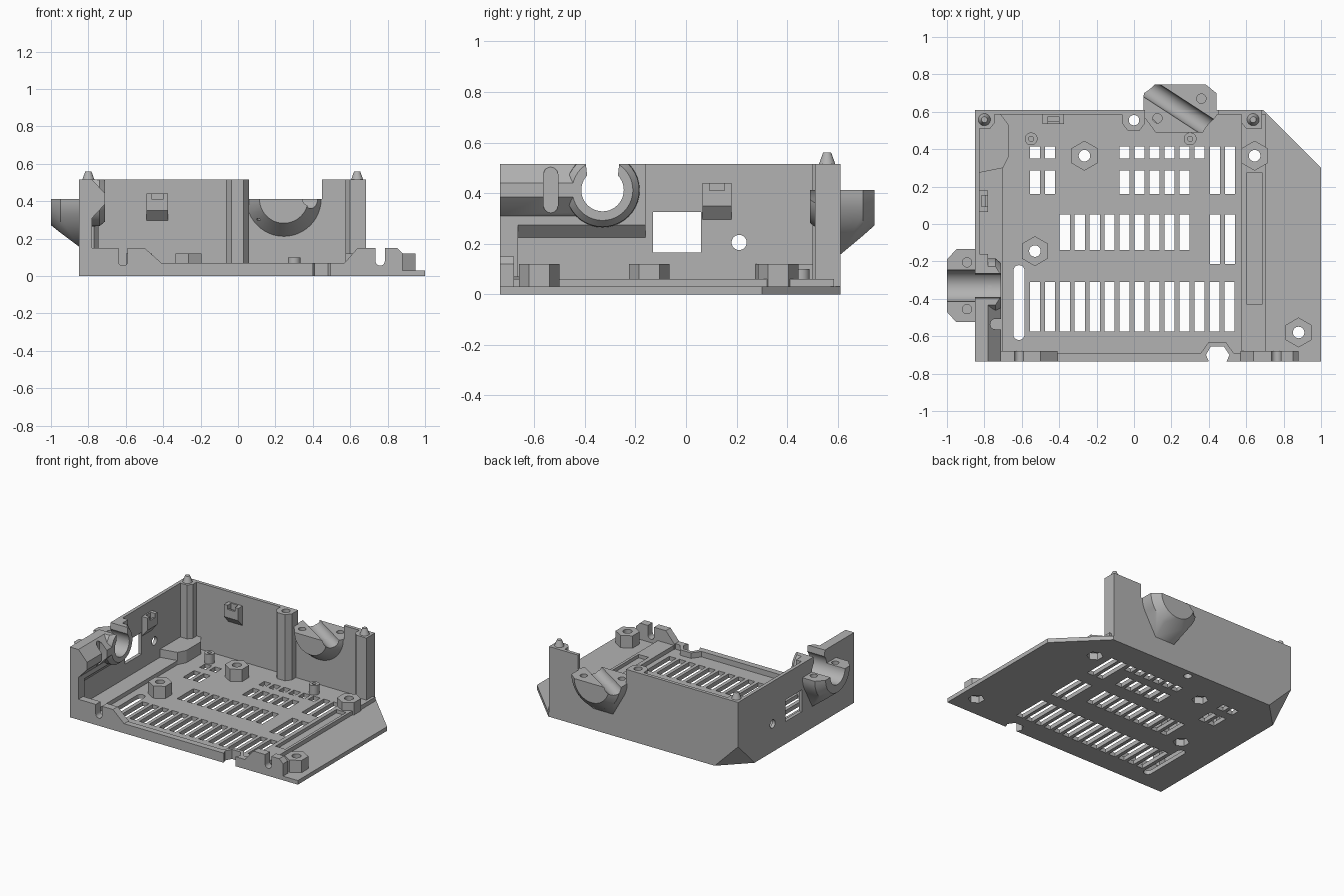
import bpy, bmesh, math
from mathutils import Matrix, Vector

if "Cube" in bpy.data.objects:
    bpy.data.objects.remove(bpy.data.objects["Cube"], do_unlink=True)

grey = bpy.data.materials.new("plain grey plastic")
grey.use_nodes = True
grey.diffuse_color = (0.45, 0.45, 0.45, 1)
grey.node_tree.nodes["Principled BSDF"].inputs["Base Color"].default_value = (0.45, 0.45, 0.45, 1)


def add(name, bm):
    bmesh.ops.recalc_face_normals(bm, faces=bm.faces)
    mesh = bpy.data.meshes.new(name)
    bm.to_mesh(mesh)
    bm.free()
    mesh.materials.append(grey)
    ob = bpy.data.objects.new(name, mesh)
    bpy.context.collection.objects.link(ob)
    return ob


def prism(name, pts, axis, a, b):
    """Extrude a 2D outline along x (pts y,z), y (pts x,z) or z (pts x,y)."""
    place = {"x": lambda u, v: (a, u, v), "y": lambda u, v: (u, a, v), "z": lambda u, v: (u, v, a)}[axis]
    bm = bmesh.new()
    face = bm.faces.new([bm.verts.new(place(u, v)) for u, v in pts])
    out = bmesh.ops.extrude_face_region(bm, geom=[face])["geom"]
    shift = Vector([(b - a) * (axis == k) for k in "xyz"])
    bmesh.ops.translate(bm, vec=shift, verts=[g for g in out if isinstance(g, bmesh.types.BMVert)])
    return add(name, bm)


def box(name, x0, x1, y0, y1, z0, z1):
    return prism(name, [(x0, y0), (x1, y0), (x1, y1), (x0, y1)], "z", z0, z1)


def arc(cx, cy, r, n=32, start=0, sweep=360):
    count = n if sweep == 360 else n + 1
    angles = [math.radians(start + sweep * i / n) for i in range(count)]
    return [(cx + r * math.cos(t), cy + r * math.sin(t)) for t in angles]


def capsule(cx, c0, c1, r):
    return arc(cx, c1, r, 10, 0, 180) + arc(cx, c0, r, 10, 180, 180)


def hull(name, pts):
    bm = bmesh.new()
    for p in pts:
        bm.verts.new(p)
    out = bmesh.ops.convex_hull(bm, input=bm.verts)
    loose = {g for g in out["geom_interior"] + out["geom_unused"] if isinstance(g, bmesh.types.BMVert)}
    bmesh.ops.delete(bm, geom=list(loose), context="VERTS")
    bmesh.ops.dissolve_limit(bm, angle_limit=0.01, verts=bm.verts, edges=bm.edges)
    return add(name, bm)


def cone(name, x, y, z0, z1, r0, r1):
    bm = bmesh.new()
    bmesh.ops.create_cone(bm, cap_ends=True, segments=24, radius1=r0, radius2=r1, depth=z1 - z0,
                          matrix=Matrix.Translation((x, y, (z0 + z1) / 2)))
    return add(name, bm)


def cut(targets, cutters):
    for ob in targets:
        for c in cutters:
            mod = ob.modifiers.new("cut", "BOOLEAN")
            mod.operation, mod.solver, mod.object = "DIFFERENCE", "EXACT", c
            bpy.context.view_layer.objects.active = ob
            bpy.ops.object.modifier_apply(modifier=mod.name)
    for c in cutters:
        bpy.data.objects.remove(c, do_unlink=True)


L, R, F, B, TOP = -0.85, 0.685, -0.735, 0.61, 0.515

# Floor plate, raised strips and corner block
floor = prism("floor_plate", [(L, F), (1, F), (1, 0.3), (0.69, B), (L, B)], "z", 0, 0.03)
left_strip = box("left_floor_strip", L, -0.7, F, 0.3, 0.01, 0.06)
front_lip = box("front_lip", L, 0.6, F, -0.69, 0, 0.07)
rail = box("right_floor_rail", 0.575, 0.705, -0.69, 0.585, 0.01, 0.06)
cut([rail], [box("c", 0.605, 0.685, -0.43, 0.275, 0.035, 0.1)])
corner = prism("corner_block", [(L, 0.27), (-0.7, 0.3), (-0.67, 0.36), (-0.67, 0.53), (-0.73, B), (L, B)],
               "z", 0, 0.12)

# Ventilation slots
def columns(first, n):
    return [first + 0.08 * i for i in range(n)]

rows = [(0.35, 0.415, columns(-0.53, 2) + columns(-0.05, 6)),
        (0.16, 0.285, columns(-0.53, 2) + columns(-0.05, 5)),
        (0.16, 0.415, columns(0.433, 2)),
        (-0.14, 0.05, columns(-0.37, 9)),
        (-0.215, 0.05, columns(0.433, 2)),
        (-0.575, -0.31, columns(-0.53, 14))]
slots = [box("c", x - 0.027, x + 0.027, y0, y1, -0.1, 0.1) for y0, y1, xs in rows for x in xs]
slots.append(prism("c", capsule(-0.615, -0.59, -0.25, 0.03), "z", -0.1, 0.1))
cut([floor], slots)

# Hexagonal screw posts with nut pockets underneath
for x, y in [(-0.265, 0.365), (0.645, 0.365), (-0.53, -0.145), (0.88, -0.58)]:
    post = prism("hex_post", arc(x, y, 0.08, 6, 30), "z", 0, 0.12)
    cut([post, floor, rail], [prism("c", arc(x, y, 0.031, 20), "z", -0.1, 0.2),
                              prism("c", arc(x, y, 0.055, 6, 30), "z", -0.1, 0.05)])

# Small board standoffs
for x in (-0.55, 0.3):
    standoff = cone("board_standoff", x, 0.455, 0.01, 0.1, 0.034, 0.034)
    cut([standoff], [cone("c", x, 0.455, 0.05, 0.2, 0.014, 0.014)])

# Front latch tabs with keyhole slots
tabs = []
for pts, x in [([(L, 0), (-0.41, 0), (-0.41, 0.07), (-0.5, 0.15), (L, 0.15)], -0.615),
               ([(0.57, 0), (0.88, 0), (0.88, 0.12), (0.85, 0.15), (0.64, 0.15), (0.57, 0.07)], 0.76)]:
    tab = prism("front_latch_tab", pts, "y", F, -0.68)
    cut([tab, front_lip], [prism("c", capsule(x, 0.08, 0.3, 0.025), "y", -0.8, -0.6)])

# Front cable notch with its collar
collar = prism("front_notch_collar", [(0.35, F), (0.35, -0.7), (0.4, -0.63), (0.49, -0.63), (0.54, -0.7), (0.54, F)],
               "z", 0, 0.07)
cut([floor, front_lip, collar], [prism("c", [(0.4, -0.8), (0.4, -0.735), (0.385, -0.7), (0.41, -0.655),
                                            (0.48, -0.655), (0.51, -0.7), (0.495, -0.735), (0.495, -0.8)],
                                       "z", -0.1, 0.2)])

# Walls
back_wall = box("back_wall", L, R, 0.585, B, 0, TOP)
left_wall = box("left_wall", L, -0.825, F, B, 0, TOP)
thick_wall = box("left_wall_thick_part", L, -0.78, F, -0.16, 0, TOP)
cut([thick_wall], [hull("c", [(x, y, z) for y in (-0.665, -0.1)
                              for x, z in [(-0.825, 0.06), (-0.825, 0.225), (-0.78, 0.275), (-0.7, 0.36), (-0.7, 0.06)]])])
cut([left_wall], [box("c", -1, -0.7, -0.13, 0.06, 0.165, 0.325),
                  prism("c", arc(0.21, 0.205, 0.03, 24), "x", -1, -0.7)])

# Corner and middle posts with pegs
left_post = prism("left_corner_post", [(L, B), (L, 0.51), (-0.77, 0.51), (-0.745, 0.54), (-0.745, B)], "z", 0, TOP)
right_post = prism("right_corner_post", [(R, B), (R, 0.51), (0.6, 0.51), (0.575, 0.54), (0.575, B)], "z", 0, TOP)
for x in (-0.8, 0.637):
    cone("locating_peg", x, 0.558, 0.5, 0.56, 0.038, 0.016)
middle_post = prism("middle_post", [(-0.065, B), (-0.065, 0.54), (-0.035, 0.5), (0.03, 0.5), (0.06, 0.54), (0.06, B)],
                    "z", 0, TOP)
cut([middle_post, floor], [prism("c", arc(0, 0.555, 0.028, 20), "z", -0.1, 0.6)])

# Wall clips, each a wedge with a notched top
back_clip = prism("back_wall_clip", [(0.59, 0.29), (0.535, 0.35), (0.535, 0.44), (0.59, 0.44)], "x", -0.488, -0.373)
cut([back_clip], [box("c", -0.46, -0.4, 0.55, 0.575, 0.36, 0.5), box("c", -0.46, -0.4, 0.5, 0.56, 0.41, 0.5)])
left_clip = prism("left_wall_clip", [(-0.83, 0.29), (-0.78, 0.35), (-0.78, 0.44), (-0.83, 0.44)], "y", 0.065, 0.18)
cut([left_clip], [box("c", -0.815, -0.793, 0.093, 0.152, 0.36, 0.5), box("c", -0.8, -0.7, 0.093, 0.152, 0.41, 0.5)])

# Left cable inlet: inner bracket, ring and outer clamp
CY, CZ = -0.33, 0.412
bracket = prism("left_inner_bracket", [(L, TOP), (-0.78, TOP), (-0.71, 0.44), (-0.71, 0.385), (-0.78, 0.31), (L, 0.27)],
                "y", F, CY)
cut([bracket], [prism("c", capsule(-0.535, 0.35, 0.475, 0.028), "x", -0.77, -0.6)])
ring = hull("left_inlet_ring", [(x, y, min(z, TOP)) for x, r in ((L, 0.15), (-0.74, 0.145), (-0.71, 0.12))
                                for y, z in arc(CY, CZ, r, 40)])


def half_disc(r, flat):
    return [(u, max(v, -flat)) for u, v in arc(0, 0, r, 24, 180, 180)]

sections = [(0.15, 0.14, 0.18), (0.1, 0.195, 0.18), (0, 0.195, 0.19)]
clamp_shape = [(d, u, v) for d, r, f in sections for u, v in half_disc(r, f)]
clamp_shape += [(0, u, -0.255) for u in (-0.08, 0.08)]
left_clamp = hull("left_cable_clamp", [(L - d, CY + u, CZ + v) for d, u, v in clamp_shape])
cut([bracket, ring, left_clamp, left_wall, thick_wall],
    [prism("c", arc(CY, CZ, 0.084, 40), "x", -1.1, -0.6),
     prism("c", [(CY - 0.06, CZ + 0.05), (CY + 0.06, CZ + 0.05), (CY + 0.075, 0.6), (CY - 0.075, 0.6)], "x", -1.1, -0.6)])
cut([left_clamp], [prism("c", arc(-0.893, CY + s * 0.125, 0.025, 20), "z", 0.3, 0.5) for s in (-1, 1)])

# Back cable clamp with a slanted channel through the wall
CX = 0.245
inner = [(0.49, 0.13), (0.585, 0.2), (B, 0.195)]
back_clamp = hull("back_cable_clamp", [(CX + u, B + d * 0.9, CZ + v) for d, u, v in clamp_shape])
inner_cup = hull("back_inlet_cup", [(CX + u, y, CZ + v) for y, r in inner for u, v in half_disc(r, 1)])
channel = prism("c", arc(0, 0, 0.052, 28), "x", -0.5, 0.5)
channel.matrix_world = Matrix.Translation((0.254, 0.61, CZ)) @ Matrix.Rotation(math.radians(-33), 4, "Z")
bpy.context.view_layer.update()
cut([back_wall], [box("c", 0.06, 0.45, 0.5, 0.7, CZ, 0.6)])
cut([back_wall, back_clamp, inner_cup],
    [channel] + [prism("c", arc(x, y, 0.025, 20), "z", 0.3, 0.5) for x, y in ((0.36, 0.67), (0.125, 0.565))])

# Slanted cut across the lower back left corner
e, s = 0.05, 0.19
o = Vector((L - e, B + e, -e))
n = s + 3 * e
cut([floor, back_wall, left_wall, corner, left_post],
    [hull("c", [o, o + Vector((n, 0, 0)), o - Vector((0, n, 0)), o + Vector((0, 0, n))])])

# Smooth round surfaces, keep edges sharp
for ob in [o for o in bpy.context.scene.objects if o.type == "MESH"]:
    bpy.ops.object.select_all(action="DESELECT")
    ob.select_set(True)
    bpy.context.view_layer.objects.active = ob
    bpy.ops.object.shade_smooth_by_angle(angle=math.radians(25))
